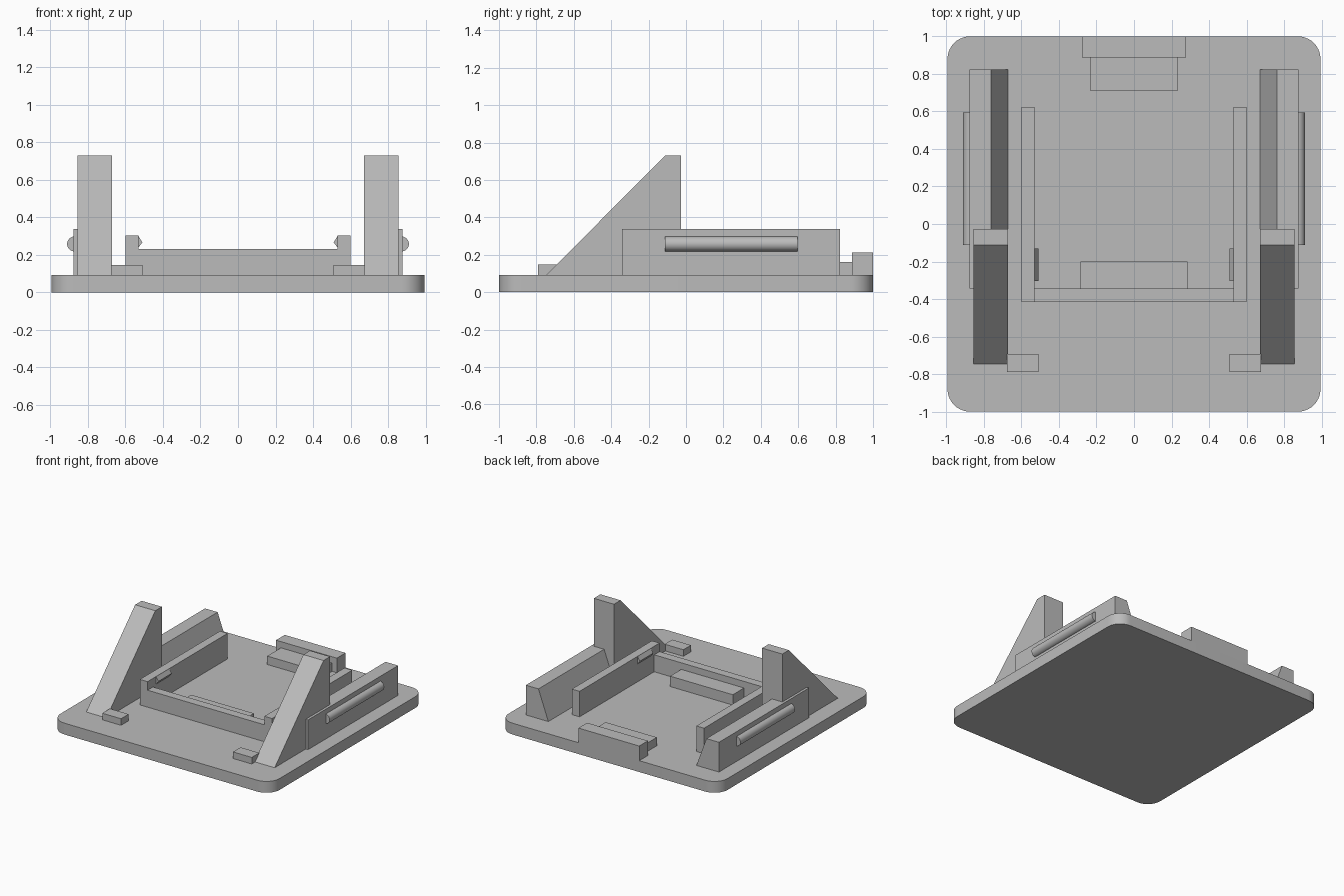
import bpy
import bmesh
import math
from mathutils import Vector

default = bpy.data.objects.get("Cube")
if default:
    bpy.data.objects.remove(default, do_unlink=True)

grey = bpy.data.materials.new("plain grey")
grey.use_nodes = True
colour = (0.5, 0.5, 0.5, 1)
grey.diffuse_color = colour
grey.node_tree.nodes["Principled BSDF"].inputs["Base Color"].default_value = colour

PLATE_TOP = 0.093


def prism(name, outline, extrude):
    """Sweep a closed 3D outline along a vector into a solid part."""
    bm = bmesh.new()
    face = bm.faces.new([bm.verts.new(p) for p in outline])
    swept = bmesh.ops.extrude_face_region(bm, geom=[face])["geom"]
    verts = [g for g in swept if isinstance(g, bmesh.types.BMVert)]
    bmesh.ops.translate(bm, verts=verts, vec=Vector(extrude))
    bmesh.ops.recalc_face_normals(bm, faces=bm.faces)
    mesh = bpy.data.meshes.new(name)
    bm.to_mesh(mesh)
    bm.free()
    mesh.materials.append(grey)
    obj = bpy.data.objects.new(name, mesh)
    bpy.context.collection.objects.link(obj)
    return obj


def box(name, x0, x1, y0, y1, top, bottom=PLATE_TOP):
    outline = [(x0, y0, bottom), (x1, y0, bottom), (x1, y1, bottom), (x0, y1, bottom)]
    return prism(name, outline, (0, 0, top - bottom))


def smooth(obj):
    bpy.ops.object.select_all(action="DESELECT")
    obj.select_set(True)
    bpy.context.view_layer.objects.active = obj
    bpy.ops.object.shade_smooth_by_angle(angle=math.radians(30))


# Base plate with rounded corners
half_x, half_y, radius, steps = 0.994, 1.0, 0.12, 10
rim = []
for corner, (sx, sy) in enumerate([(1, 1), (-1, 1), (-1, -1), (1, -1)]):
    for i in range(steps + 1):
        a = math.pi / 2 * (corner + i / steps)
        rim.append((sx * (half_x - radius) + radius * math.cos(a),
                    sy * (half_y - radius) + radius * math.sin(a), 0))
smooth(prism("base_plate", rim, (0, 0, PLATE_TOP)))

# Parts repeated on both sides
for side, s in (("left", 1), ("right", -1)):
    # Tall sloped support
    profile = [(-0.746, PLATE_TOP), (-0.112, 0.73), (-0.027, 0.73), (-0.027, PLATE_TOP)]
    prism(f"{side}_support", [(s * 0.672, y, z) for y, z in profile], (s * 0.183, 0, 0))

    # Outer rail with sloped inner face
    profile = [(0.672, PLATE_TOP), (0.876, PLATE_TOP), (0.876, 0.337), (0.762, 0.337)]
    prism(f"{side}_outer_rail", [(s * x, -0.343, z) for x, z in profile], (0, 1.167, 0))

    # Rounded snap ridge on the rail
    circle = [(s * (0.871 + 0.04 * math.cos(a)), -0.113, 0.258 + 0.04 * math.sin(a))
              for a in (math.tau * i / 32 for i in range(32))]
    smooth(prism(f"{side}_snap_ridge", circle, (0, 0.708, 0)))

    # Inner wall and its small catch
    box(f"{side}_inner_wall", s * 0.53, s * 0.6, -0.415, 0.623, 0.302)
    catch = [(0.532, 0.302), (0.51, 0.267), (0.532, 0.237)]
    prism(f"{side}_catch", [(s * x, -0.303, z) for x, z in catch], (0, 0.172, 0))

    # Front locating foot
    box(f"{side}_foot", s * 0.508, s * 0.678, -0.79, -0.692, 0.147)

# Cross parts
box("front_wall", -0.53, 0.53, -0.415, -0.345, 0.232)
box("front_ledge", -0.285, 0.285, -0.345, -0.2, 0.178)
box("back_stop", -0.276, 0.276, 0.887, 1.0, 0.213)
box("back_step", -0.232, 0.232, 0.71, 0.887, 0.162)
